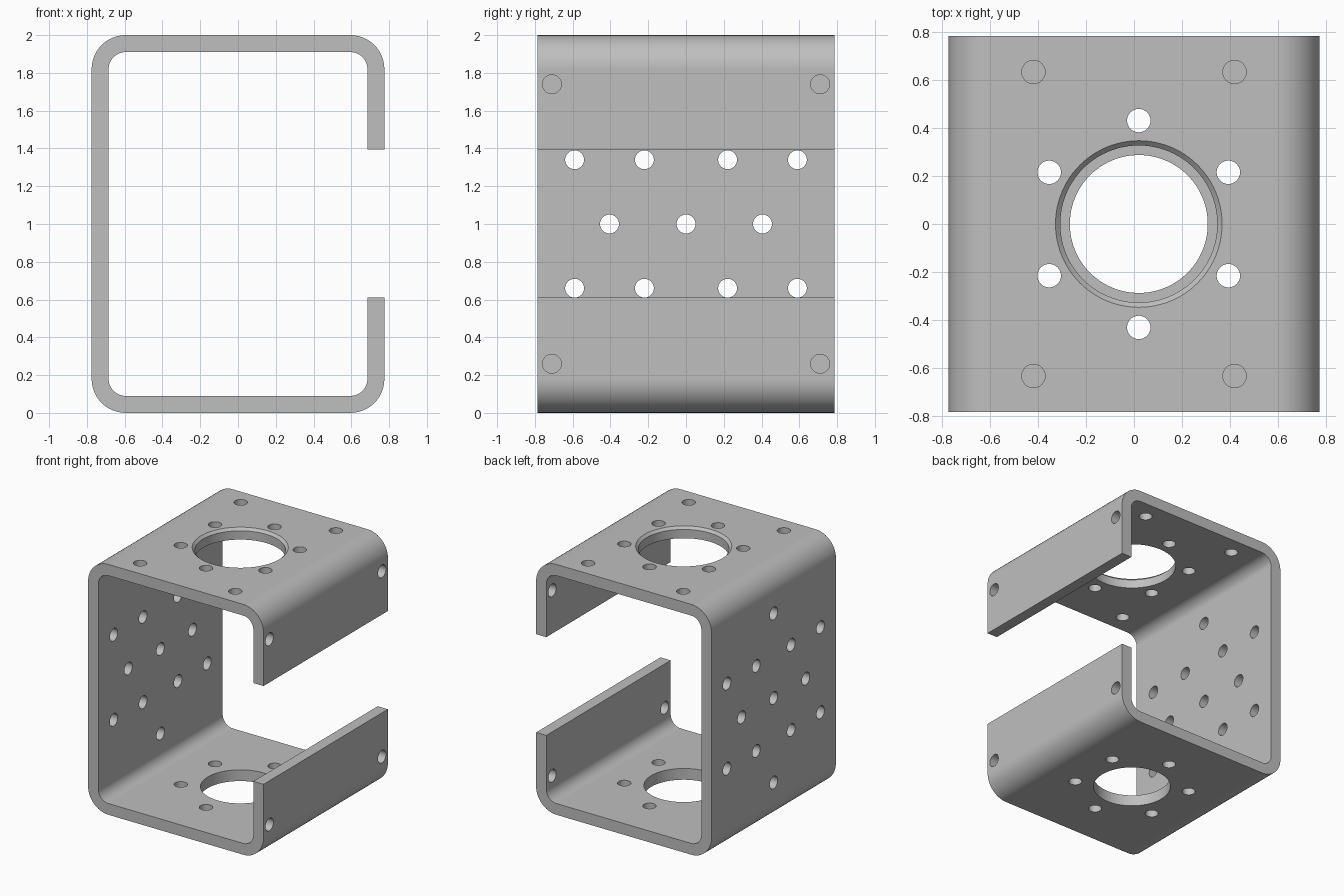
import bpy, bmesh
from math import pi, sin, cos, radians
from mathutils import Matrix, Vector

old = bpy.data.objects.get("Cube")
if old:
    bpy.data.objects.remove(old)

W, L, H, T, R = 0.775, 0.785, 2.0, 0.09, 0.18   # half width, half length, height, sheet, bend radius
LIP_LOW, LIP_HIGH = 0.61, 1.395                 # ends of the two flanges

steel = bpy.data.materials.new("grey steel")
steel.use_nodes = True
grey = (0.52, 0.52, 0.52, 1)
steel.diffuse_color = grey
steel.node_tree.nodes["Principled BSDF"].inputs["Base Color"].default_value = grey


def outline(inset):
    """Open C section, from the upper flange end round to the lower one."""
    r = R - inset
    pts = [(W - inset, LIP_HIGH)]
    corners = [(W - R, H - R, 0), (R - W, H - R, 90), (R - W, R, 180), (W - R, R, 270)]
    for cx, cz, start in corners:
        for i in range(13):
            a = radians(start + i * 7.5)
            pts.append((cx + r * cos(a), cz + r * sin(a)))
    return pts + [(W - inset, LIP_LOW)]


def make_object(name, bm):
    bmesh.ops.recalc_face_normals(bm, faces=bm.faces)
    mesh = bpy.data.meshes.new(name)
    bm.to_mesh(mesh)
    bm.free()
    mesh.materials.append(steel)
    obj = bpy.data.objects.new(name, mesh)
    bpy.context.collection.objects.link(obj)
    return obj


# Bent sheet: section extruded from front to back
bm = bmesh.new()
section = outline(0) + outline(T)[::-1]
face = bm.faces.new([bm.verts.new((x, -L, z)) for x, z in section])
new = bmesh.ops.extrude_face_region(bm, geom=[face])["geom"]
bmesh.ops.translate(bm, vec=(0, 2 * L, 0), verts=[v for v in new if isinstance(v, bmesh.types.BMVert)])
bracket = make_object("bent_bracket", bm)

# All drills share one cutter mesh
drill = bmesh.new()


def bore(center, r, axis="Z", depth=0.3, r_top=None, segments=32):
    turn = Matrix.Rotation(pi / 2, 4, "Y") if axis == "X" else Matrix()
    bmesh.ops.create_cone(drill, cap_ends=True, segments=segments, radius1=r,
                          radius2=r_top or r, depth=depth,
                          matrix=Matrix.Translation(Vector(center)) @ turn)


MID = 0.02   # offset of the round openings
for z in (T / 2, H - T / 2):
    # Ring of six bolt holes in both plates
    for k in range(6):
        a = radians(90 + 60 * k)
        bore((MID + 0.432 * cos(a), 0.432 * sin(a), z), 0.049)
# Large opening in each plate
bore((MID, 0, 0), 0.288, segments=96)
bore((MID, 0, H - T / 2), 0.328, segments=96)

# Corner holes in the top plate and holes in the flanges
for s in (-1, 1):
    for x in (-0.42, 0.42):
        bore((x, s * 0.635, H), 0.049)
    for z in (0.26, 1.74):
        bore((W, s * 0.71, z), 0.05, "X")

# Staggered hole pattern in the closed wall
rows = {0: (-0.405, 0, 0.405), 0.34: (-0.59, -0.22, 0.22, 0.59), 0.675: (0,)}
for dz, ys in rows.items():
    for z in {1 + dz, 1 - dz}:
        for y in ys:
            bore((-W, y, z), 0.05, "X")
cutter = make_object("hole_cutter", drill)

# Chamfer round the top opening
drill = bmesh.new()
bore((MID, 0, H), 0.308, depth=0.08, r_top=0.388, segments=96)
bm_chamfer = drill
chamfer = make_object("chamfer_cutter", bm_chamfer)

for tool in (cutter, chamfer):
    tool.hide_render = True
    cut = bracket.modifiers.new("cut", "BOOLEAN")
    cut.operation = "DIFFERENCE"
    cut.solver = "EXACT"
    cut.object = tool

# Apply the cuts, then remove the cutters
bpy.context.view_layer.update()
baked = bpy.data.meshes.new_from_object(bracket.evaluated_get(bpy.context.evaluated_depsgraph_get()))
bracket.modifiers.clear()
bracket.data = baked
for tool in (cutter, chamfer):
    bpy.data.objects.remove(tool)

# Smooth bends and bores with crisp edges
for o in bpy.context.selected_objects:
    o.select_set(False)
bracket.select_set(True)
bpy.context.view_layer.objects.active = bracket
bpy.ops.object.shade_smooth_by_angle(angle=radians(30))
weighted = bracket.modifiers.new("weighted normals", "WEIGHTED_NORMAL")
weighted.keep_sharp = True
